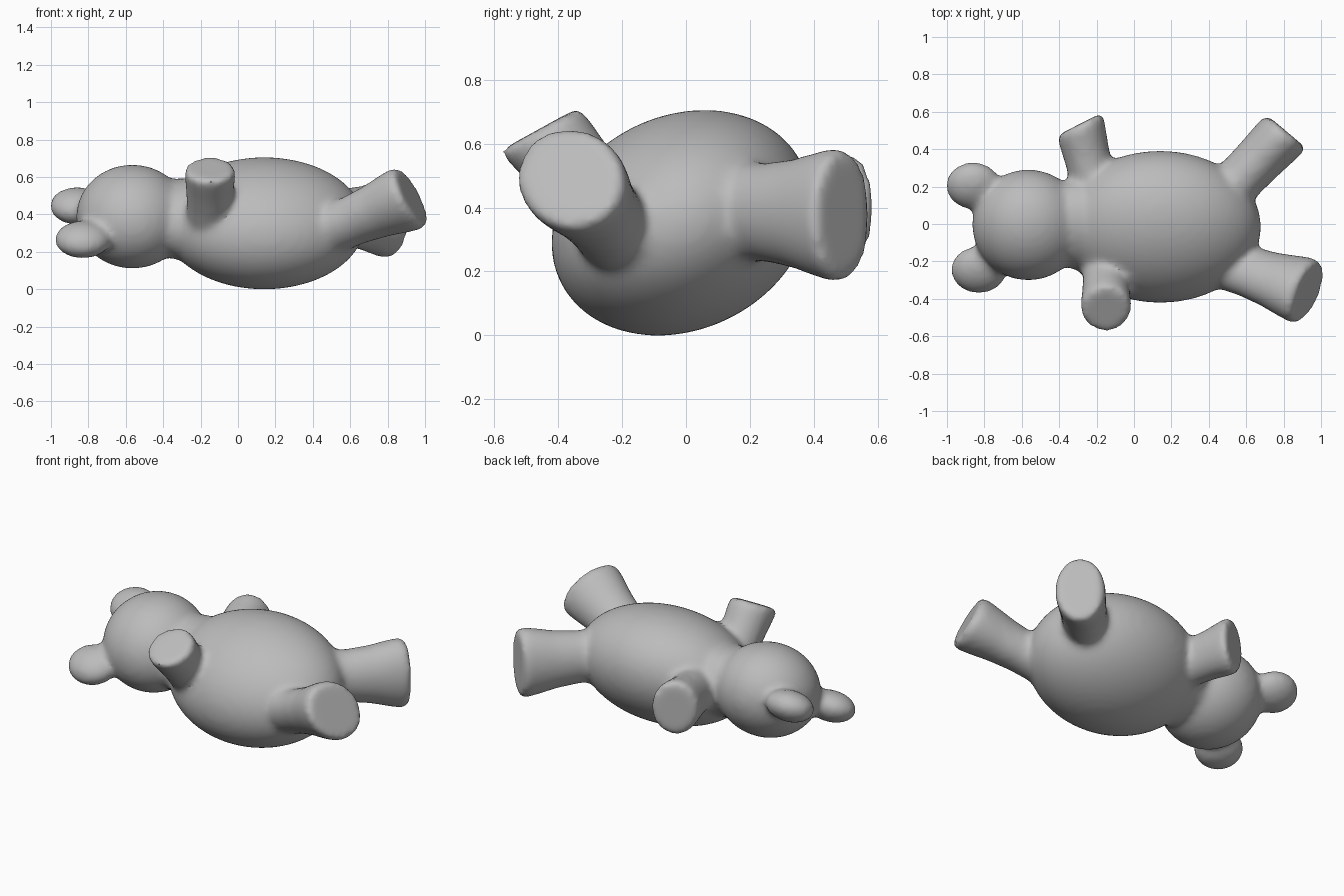
import bpy, bmesh, math
from mathutils import Matrix, Vector

if "Cube" in bpy.data.objects:
    bpy.data.objects.remove(bpy.data.objects["Cube"])

TILT = math.radians(26)   # the whole toy rolls a little about its long axis
bm = bmesh.new()


def ellipsoid(center, radii):
    m = (Matrix.Translation(center) @ Matrix.Rotation(TILT, 4, 'X')
         @ Matrix.Diagonal((*radii, 1)))
    bmesh.ops.create_uvsphere(bm, u_segments=48, v_segments=32, radius=1, matrix=m)


def limb(base, tip, normal, long_axis, waist, end):
    """Flared stub with a flat end; waist and end are (long, short) radii."""
    base, tip, n = Vector(base), Vector(tip), Vector(normal).normalized()
    u = Vector(long_axis)
    u = (u - n * u.dot(n)).normalized()
    v = n.cross(u)
    rings = []
    # position along the limb, blend from waist to end, rim scale
    for t, k, s in ((0, 0, 1), (0.35, 0, 1), (0.6, 0.3, 1), (0.8, 0.75, 1),
                    (0.94, 1, 1), (1, 1, 0.93)):
        c = base.lerp(tip, t)
        a, b = (s * (w + (e - w) * k) for w, e in zip(waist, end))
        rings.append([bm.verts.new(c + u * a * math.cos(i * math.tau / 32)
                                   + v * b * math.sin(i * math.tau / 32))
                      for i in range(32)])
    for r, q in zip(rings, rings[1:]):
        for i in range(32):
            j = (i + 1) % 32
            bm.faces.new((r[i], r[j], q[j], q[i]))
    bm.faces.new(rings[0][::-1])
    bm.faces.new(rings[-1])


# torso, head and neck
ellipsoid((0.14, -0.015, 0.352), (0.54, 0.422, 0.335))
ellipsoid((-0.565, -0.005, 0.388), (0.30, 0.302, 0.272))
ellipsoid((-0.30, 0.0, 0.375), (0.20, 0.25, 0.21))

# ears
ellipsoid((-0.83, -0.245, 0.265), (0.15, 0.133, 0.092))
ellipsoid((-0.86, 0.205, 0.445), (0.147, 0.133, 0.092))

# arms
limb((-0.15, -0.22, 0.36), (-0.15, -0.46, 0.645), (0, -0.48, 0.87),
     (0, 1, 0), (0.13, 0.125), (0.145, 0.137))
limb((-0.2, 0.15, 0.38), (-0.29, 0.535, 0.40), (-0.45, 0.88, 0),
     (0, 0, 1), (0.14, 0.125), (0.17, 0.138))

# legs
limb((0.45, -0.20, 0.30), (0.93, -0.365, 0.495), (0.88, -0.28, 0.4),
     (0, -0.7, 0.7), (0.145, 0.125), (0.195, 0.165))
limb((0.45, 0.12, 0.39), (0.815, 0.495, 0.375), (0.64, 0.76, 0),
     (0, 0, 1), (0.155, 0.13), (0.212, 0.143))

bmesh.ops.recalc_face_normals(bm, faces=bm.faces)
mesh = bpy.data.meshes.new("plush_bear")
bm.to_mesh(mesh)
bm.free()
bear = bpy.data.objects.new("plush_bear", mesh)
bpy.context.collection.objects.link(bear)
bpy.context.view_layer.objects.active = bear
bear.select_set(True)

# fuse the parts and soften the joins
fuse = bear.modifiers.new("fuse", 'REMESH')
fuse.mode = 'VOXEL'
fuse.voxel_size = 0.018
fuse.use_smooth_shade = True
soft = bear.modifiers.new("soften", 'SMOOTH')
soft.factor = 0.5
soft.iterations = 14
for name in ("fuse", "soften"):
    bpy.ops.object.modifier_apply(modifier=name)

# one plain grey
grey = bpy.data.materials.new("plain grey")
grey.diffuse_color = (0.5, 0.5, 0.5, 1)
grey.use_nodes = True
grey.node_tree.nodes["Principled BSDF"].inputs["Base Color"].default_value = grey.diffuse_color
bear.data.materials.clear()
bear.data.materials.append(grey)
bpy.ops.object.shade_smooth_by_angle(angle=math.radians(40))

# rest on the ground
low = min(v.co.z for v in bear.data.vertices)
bear.data.transform(Matrix.Translation((0, 0, -low)))
